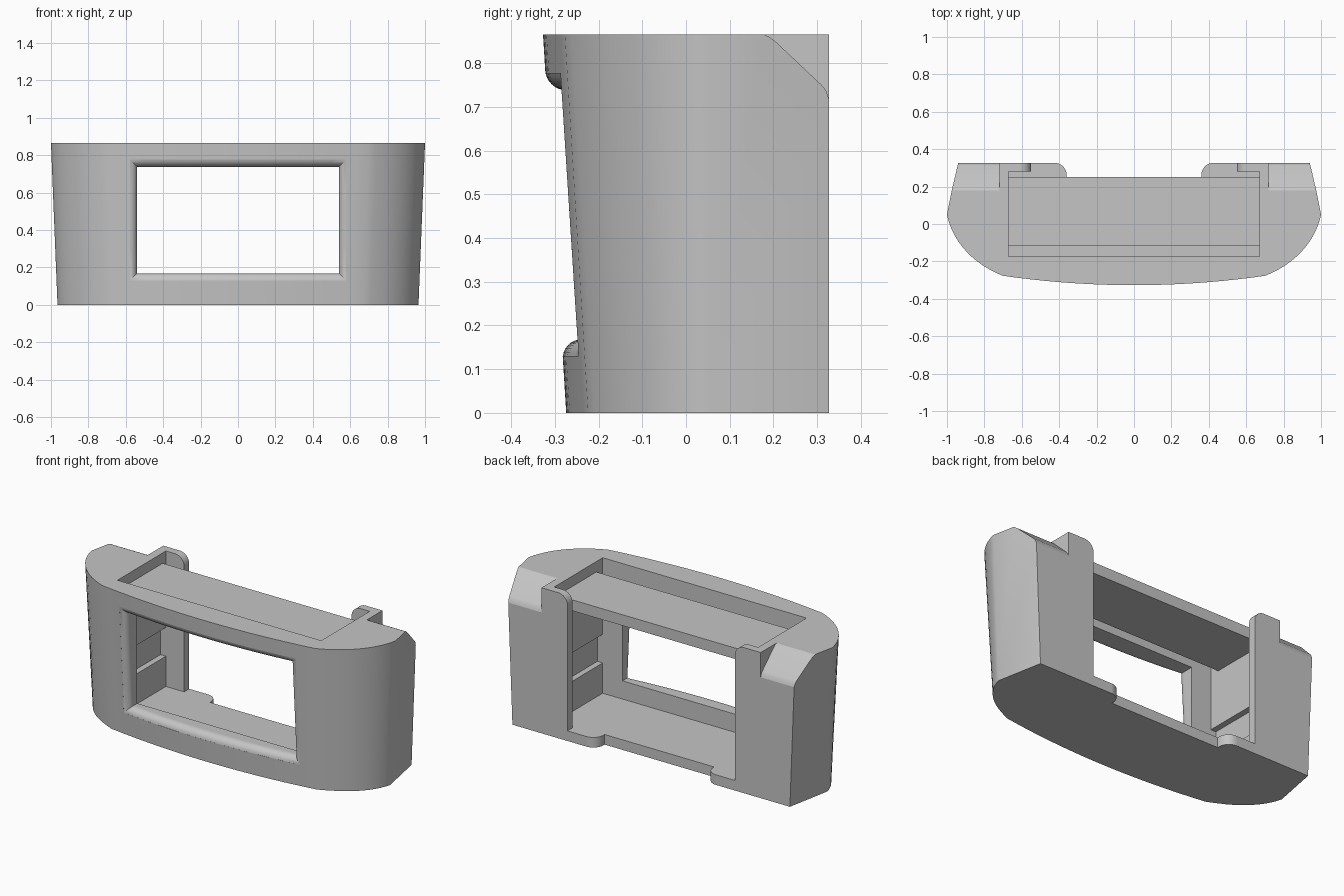
import bpy, bmesh, math

if "Cube" in bpy.data.objects:
    bpy.data.objects.remove(bpy.data.objects["Cube"])

H = 0.865          # overall height
R = 0.045          # window edge rounding

grey = bpy.data.materials.new("mid grey")
grey.diffuse_color = (0.56, 0.56, 0.56, 1)
grey.use_nodes = True
grey.node_tree.nodes["Principled BSDF"].inputs["Base Color"].default_value = grey.diffuse_color


def make(name, verts, faces):
    me = bpy.data.meshes.new(name)
    me.from_pydata(verts, [], faces)
    bm = bmesh.new()
    bm.from_mesh(me)
    bmesh.ops.recalc_face_normals(bm, faces=bm.faces)
    bm.to_mesh(me)
    bm.free()
    ob = bpy.data.objects.new(name, me)
    bpy.context.collection.objects.link(ob)
    return ob


def skin(name, rings):
    """Closed solid through rings of equal point count."""
    n = len(rings[0])
    verts = [p for ring in rings for p in ring]
    faces = [[k * n + i, k * n + (i + 1) % n, (k + 1) * n + (i + 1) % n, (k + 1) * n + i]
             for k in range(len(rings) - 1) for i in range(n)]
    faces += [list(range(n)), list(range(len(verts) - n, len(verts)))]
    return make(name, verts, faces)


def prism(name, profile, axis, a, b):
    """Extrude a 2D profile along an axis from a to b."""
    def put(p, d):
        q = list(p)
        q.insert(axis, d)
        return tuple(q)
    return skin(name, [[put(p, a) for p in profile], [put(p, b) for p in profile]])


def arc(cx, cy, r, a0, a1, n=8):
    return [(cx + r * math.cos(math.radians(a0 + (a1 - a0) * i / n)),
             cy + r * math.sin(math.radians(a0 + (a1 - a0) * i / n))) for i in range(n + 1)]


def rect(x0, x1, y0, y1):
    return [(x0, y0), (x1, y0), (x1, y1), (x0, y1)]


def mirrored(half):
    """Close a right-hand profile with its mirror image."""
    return half + [(-x, y) for x, y in reversed(half) if x > 1e-6]


# Outer plan: flat back, slanted ends, rounded corners, gently bowed front
def taper(p, z):
    t = z / H
    f = max(0.0, min(1.0, (0.05 - p[1]) / 0.3))
    return (p[0] * (0.965 + 0.035 * t), p[1] + 0.053 * f * (1 - t), z)


def front_y(x, z):
    t = z / H
    s = x / (0.965 + 0.035 * t)
    return -0.327 + 0.05 * (s / 0.7) ** 2 + 0.053 * (1 - t)


P = [(1, 0.05), (0.97, -0.1), (0.85, -0.22), (0.70, -0.277)]
half = [(0.945, 0.327)]
for i in range(13):
    t = i / 12
    w = [(1 - t) ** 3, 3 * t * (1 - t) ** 2, 3 * t * t * (1 - t), t ** 3]
    half.append(tuple(sum(w[k] * P[k][j] for k in range(4)) for j in range(2)))
for i in range(1, 11):
    x = 0.7 * (1 - i / 10)
    half.append((x, -0.327 + 0.05 * (x / 0.7) ** 2))
plan = mirrored(half)
body = skin("housing", [[taper(p, z) for p in plan] for z in (0, H)])
cutters = []

# Cavity open at the top, leaving a shelf that stops short of the front wall
cutters.append(prism("cavity_cutter", [
    (-0.175, 0.06), (0.28, 0.06), (0.28, 1.0), (-0.175, 1.0)], 0, -0.67, 0.67))

# Side grooves inside the cavity
for s in (-1, 1):
    cutters.append(prism("groove_cutter", rect(-0.175, 0.28, 0.24, 0.41), 0, s * 0.6, s * 0.705))

# Rear opening with rounded post tops
post = [(0.55, 0.06)] + arc(0.61, H - 0.06, 0.06, 180, 90) + [(0.61, 1.0)]
cutters.append(prism("rear_opening_cutter", mirrored(post), 1, 0.262, 0.5))

# Notch in the rear of the floor, rounded at its mouth
notch = [(0.36, 0.25)] + arc(0.425, 0.262, 0.065, 180, 90) + [(0.425, 0.5)]
cutters.append(prism("floor_notch_cutter", mirrored(notch), 2, -0.2, 0.1))

# Chamfers on the rear top shoulders
slope = [(0.175, H + 0.002), (0.19, H - 0.005), (0.205, H - 0.016), (0.31, 0.750),
         (0.32, 0.738), (0.328, 0.715), (0.5, 0.715), (0.5, 1.1), (0.175, 1.1)]
for s in (-1, 1):
    cutters.append(prism("shoulder_cutter", slope, 0, s * 0.72, s * 1.2))


# Front window with rounded outer edge following the bowed face
def window_ring(off, depth=None, y=None, nx=16, nz=4):
    x1, z0, z1 = 0.54 + off, 0.168 - off, 0.738 + off
    pts = [(-x1 + 2 * x1 * i / nx, z0) for i in range(nx)]
    pts += [(x1, z0 + (z1 - z0) * i / nz) for i in range(nz)]
    pts += [(x1 - 2 * x1 * i / nx, z1) for i in range(nx)]
    pts += [(-x1, z1 - (z1 - z0) * i / nz) for i in range(nz)]
    return [(x, front_y(x, z) + depth if y is None else y, z) for x, z in pts]


def fillet(deg):
    a = math.radians(deg)
    return R * (1 - math.sin(a)), R * (1 - math.cos(a))


rings = [window_ring(fillet(9)[0], y=-0.5)]
rings += [window_ring(*fillet(9 + 81 * i / 7)) for i in range(8)]
rings.append(window_ring(0, y=-0.1))
cutters.append(skin("window_cutter", rings))

# Carve the housing
for c in cutters:
    c.hide_render = True
    m = body.modifiers.new(c.name, 'BOOLEAN')
    m.operation, m.solver, m.object = 'DIFFERENCE', 'EXACT', c
bpy.context.view_layer.update()
carved = bpy.data.meshes.new_from_object(body.evaluated_get(bpy.context.evaluated_depsgraph_get()))
body.modifiers.clear()
body.data = carved
for c in cutters:
    bpy.data.objects.remove(c)

# Shelf across the cavity, with a gap to the front wall
shelf = prism("shelf", rect(-0.115, 0.25, 0.738, 0.803), 0, -0.67, 0.67)
shelf.data.materials.append(grey)

carved.materials.clear()
carved.materials.append(grey)
bpy.context.view_layer.objects.active = body
body.select_set(True)
bpy.ops.object.shade_smooth_by_angle(angle=math.radians(30))
# Keep the flat top, underside, back and inner walls crisp
for poly in carved.polygons:
    poly.material_index = 0
    if max(abs(c) for c in poly.normal) > 0.9995 and poly.normal.y > -0.9:
        poly.use_smooth = False
